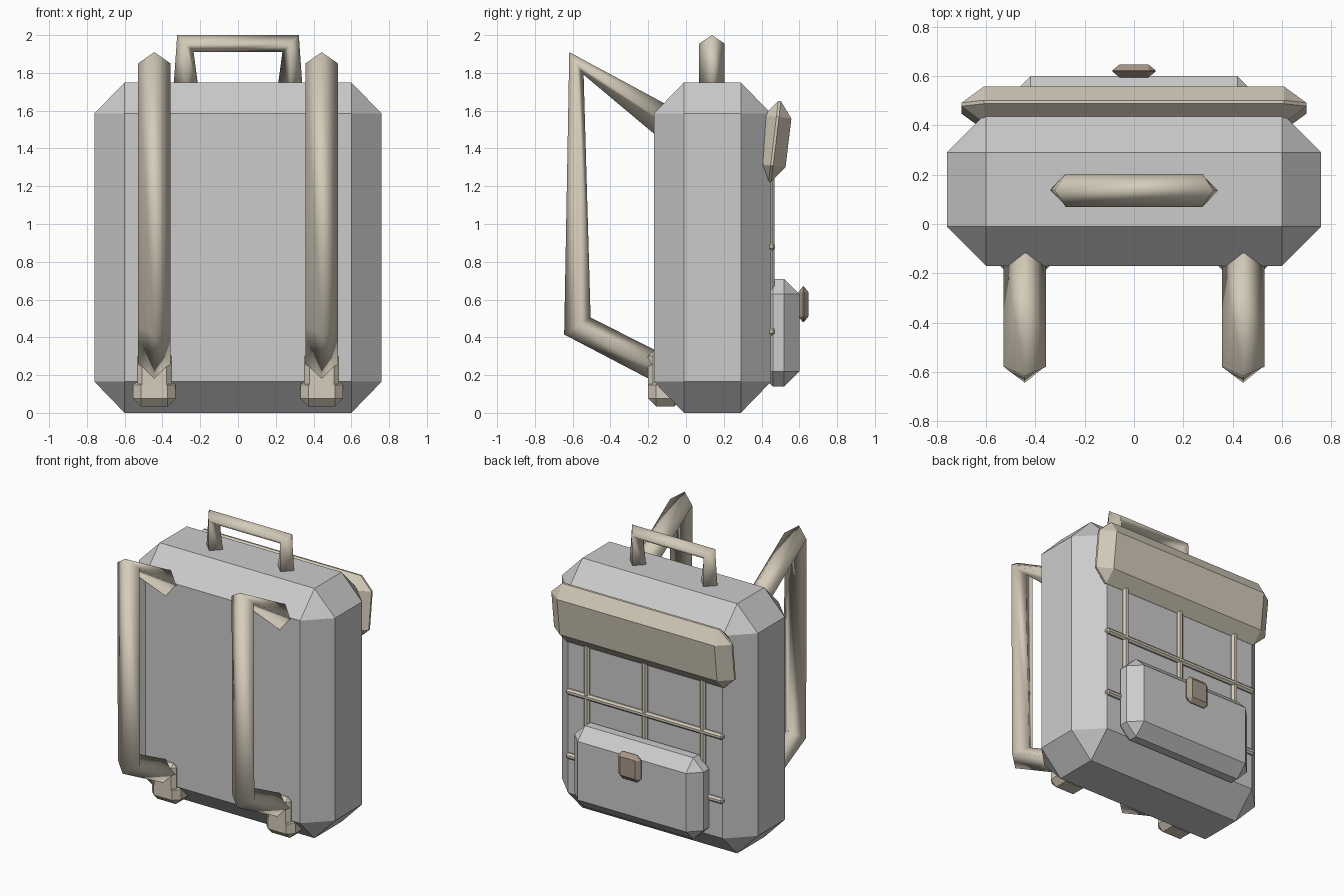
import bpy, bmesh
from math import radians
from mathutils import Vector
from itertools import product

if "Cube" in bpy.data.objects:
    bpy.data.objects.remove(bpy.data.objects["Cube"])


def material(name, color):
    m = bpy.data.materials.new(name)
    m.diffuse_color = (*color, 1)
    m.use_nodes = True
    m.node_tree.nodes["Principled BSDF"].inputs["Base Color"].default_value = m.diffuse_color
    return m


TAN = material("tan_fabric", (0.66, 0.60, 0.49))
BROWN = material("brown_clasp", (0.40, 0.32, 0.26))


def add_object(name, bm, mat=None, smooth=False):
    bmesh.ops.recalc_face_normals(bm, faces=bm.faces)
    for f in bm.faces:
        f.smooth = smooth
    me = bpy.data.meshes.new(name)
    bm.to_mesh(me)
    bm.free()
    if mat:
        me.materials.append(mat)
    ob = bpy.data.objects.new(name, me)
    bpy.context.collection.objects.link(ob)
    return ob


def chamfer_box(name, lo, hi, bevel, mat=None):
    """Box between two corners with a one-step chamfer (per axis) on all edges."""
    lo, hi = Vector(lo), Vector(hi)
    half = (hi - lo) / 2
    b = Vector(bevel) if isinstance(bevel, tuple) else Vector((bevel,) * 3)
    bm = bmesh.new()
    for s in product((-1, 1), repeat=3):
        for keep in range(3):
            bm.verts.new([s[i] * (half[i] - (0 if i == keep else b[i])) for i in range(3)])
    bmesh.ops.convex_hull(bm, input=bm.verts[:])
    bmesh.ops.dissolve_limit(bm, angle_limit=radians(1), verts=bm.verts[:], edges=bm.edges[:])
    ob = add_object(name, bm, mat)
    ob.location = (lo + hi) / 2
    return ob


def diamond_tube(name, outer, inner, side, mat):
    """Four-sided tube: outer and inner ridge lines, sides pushed out by +-side."""
    bm = bmesh.new()
    rings = []
    for o, i in zip(outer, inner):
        o, i = Vector(o), Vector(i)
        mid = (o + i) / 2
        rings.append([bm.verts.new(p) for p in (o, mid + side, i, mid - side)])
    for a, b in zip(rings, rings[1:]):
        for k in range(4):
            n = (k + 1) % 4
            bm.faces.new((a[k], a[n], b[n], b[k]))
    bm.faces.new(rings[0])
    bm.faces.new(rings[-1])
    return add_object(name, bm, mat, smooth=True)


# Main bag
chamfer_box("bag_body", (-0.76, -0.17, 0), (0.76, 0.45, 1.75), (0.16, 0.16, 0.165))

# Flap roll, leaning slightly outward
roll = chamfer_box("flap_roll", (-0.70, 0.397, 1.223), (0.70, 0.543, 1.653), (0.09, 0.066, 0.085), TAN)
roll.rotation_euler.x = radians(-6.8)

# Pocket and its clasp
chamfer_box("pocket", (-0.50, 0.38, 0.14), (0.50, 0.60, 0.71), 0.08)
chamfer_box("pocket_clasp", (-0.088, 0.595, 0.48), (0.088, 0.648, 0.67), (0.03, 0.024, 0.03), BROWN)

# Webbing grid
for n, x in enumerate((-0.45, 0, 0.45)):
    chamfer_box(f"vertical_webbing_{n}", (x - 0.022, 0.43, 0.20), (x + 0.022, 0.468, 1.42), 0.012, TAN)
for n, z in enumerate((0.43, 0.88)):
    chamfer_box(f"horizontal_webbing_{n}", (-0.61, 0.43, z - 0.02), (0.61, 0.472, z + 0.02), 0.012, TAN)

# Carry handle
hy = 0.137
half_outer, half_inner = [(0.343, 1.70), (0.322, 2.0)], [(0.207, 1.70), (0.235, 1.91)]


def mirrored(pts):
    return [(-x, hy, z) for x, z in pts] + [(x, hy, z) for x, z in reversed(pts)]


diamond_tube("carry_handle", mirrored(half_outer), mirrored(half_inner), Vector((0, 0.067, 0)), TAN)

# Shoulder straps with anchor pads
strap_outer = [(-0.08, 1.62), (-0.618, 1.91), (-0.645, 0.415), (-0.10, 0.13)]
strap_inner = [(-0.10, 1.42), (-0.542, 1.79), (-0.505, 0.505), (-0.10, 0.30)]
for label, x in (("left", -0.443), ("right", 0.443)):
    diamond_tube(f"shoulder_strap_{label}", [(x, y, z) for y, z in strap_outer],
                 [(x, y, z) for y, z in strap_inner], Vector((0.086, 0, 0)), TAN)
    chamfer_box(f"strap_anchor_{label}", (x - 0.113, -0.20, 0.035), (x + 0.113, -0.02, 0.19), 0.042, TAN)
    chamfer_box(f"strap_tab_{label}", (x - 0.09, -0.20, 0.10), (x + 0.09, -0.12, 0.325), 0.025, TAN)
